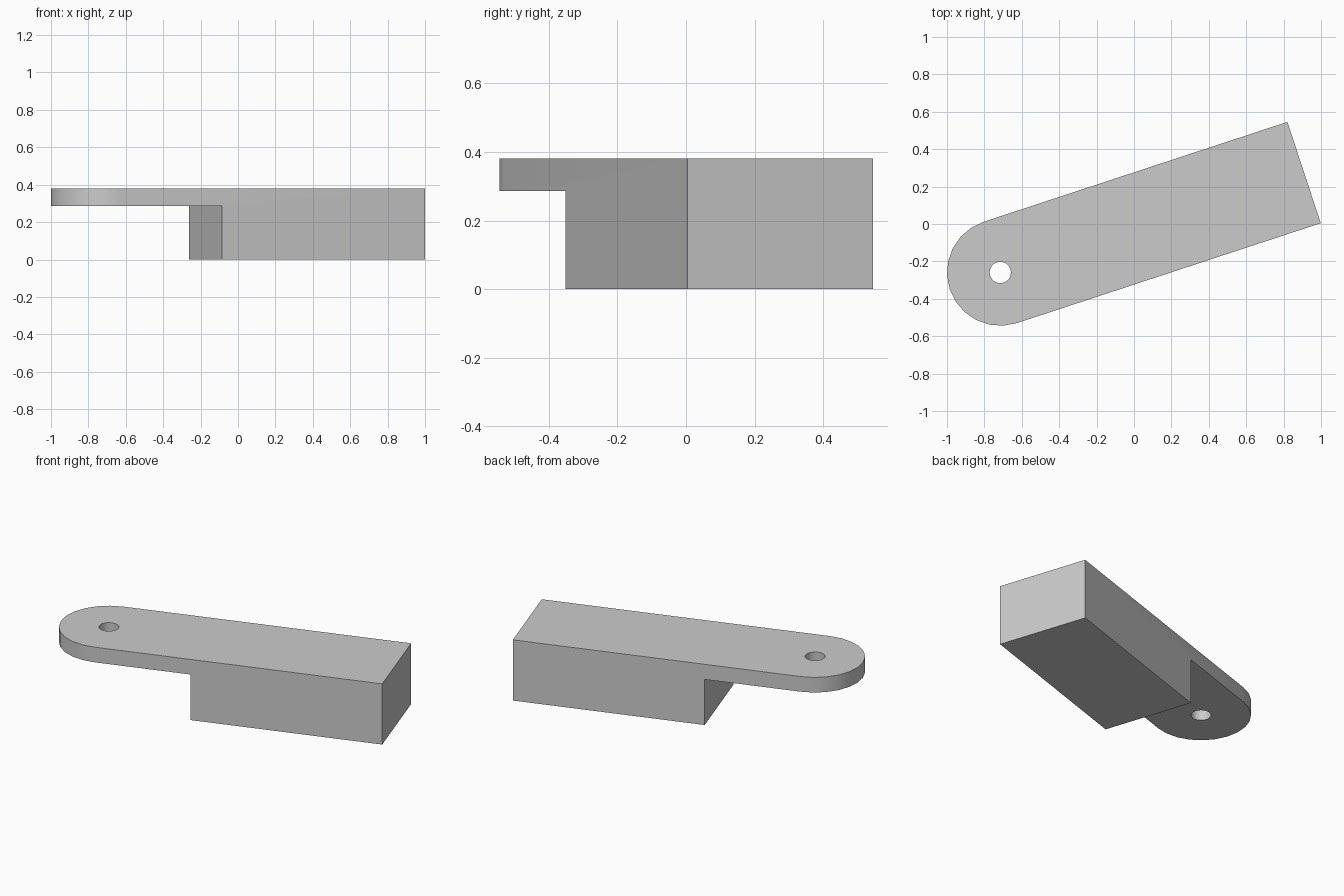
import bpy, bmesh, math
from mathutils import Matrix, Vector

cube = bpy.data.objects.get("Cube")
if cube:
    bpy.data.objects.remove(cube, do_unlink=True)

R = 0.285            # half width and rounded end radius
LENGTH = 6 * R       # pivot centre to square end
STEP = 2 * R         # pivot centre to block face
TOP = 0.381
UNDER = 0.286        # underside of the thin tongue
PLACE = Matrix.Translation((R - 1, R - 0.544, 0)) @ Matrix.Rotation(math.radians(18.2), 4, 'Z')

grey = bpy.data.materials.new("plain grey")
grey.use_nodes = True
grey.diffuse_color = (0.6, 0.6, 0.6, 1)
grey.node_tree.nodes["Principled BSDF"].inputs["Base Color"].default_value = grey.diffuse_color


def prism(name, outline, low, high):
    """Extrude a flat outline between two heights."""
    bm = bmesh.new()
    base = bm.faces.new([bm.verts.new((x, y, low)) for x, y in outline])
    grown = bmesh.ops.extrude_face_region(bm, geom=[base])
    tops = [v for v in grown["geom"] if isinstance(v, bmesh.types.BMVert)]
    bmesh.ops.translate(bm, verts=tops, vec=Vector((0, 0, high - low)))
    bmesh.ops.recalc_face_normals(bm, faces=bm.faces)
    bm.transform(PLACE)
    mesh = bpy.data.meshes.new(name)
    bm.to_mesh(mesh)
    bm.free()
    mesh.materials.append(grey)
    obj = bpy.data.objects.new(name, mesh)
    bpy.context.collection.objects.link(obj)
    return obj


def arc(radius, start, sweep, steps):
    angles = [math.radians(start + sweep * i / steps) for i in range(steps + 1)]
    return [(radius * math.cos(a), radius * math.sin(a)) for a in angles]


# Arm with one rounded end and one square end
arm = prism("arm", arc(R, 90, 180, 12) + [(LENGTH, -R), (LENGTH, R)], 0, TOP)

# Cutters for the step under the tongue and the pivot hole
step_cutter = prism("step_cutter", [(-1, -1), (STEP, -1), (STEP, 1), (-1, 1)], -1, UNDER)
hole_cutter = prism("hole_cutter", arc(R / 5, 0, 360, 24)[:-1], -1, 1)

bpy.context.view_layer.objects.active = arm
arm.select_set(True)
for cutter in (step_cutter, hole_cutter):
    cutter.hide_render = True
    cut = arm.modifiers.new(cutter.name, 'BOOLEAN')
    cut.operation = 'DIFFERENCE'
    cut.solver = 'EXACT'
    cut.object = cutter
    bpy.ops.object.modifier_apply(modifier=cut.name)
    bpy.data.objects.remove(cutter, do_unlink=True)

bpy.ops.object.shade_smooth_by_angle(angle=math.radians(30))
